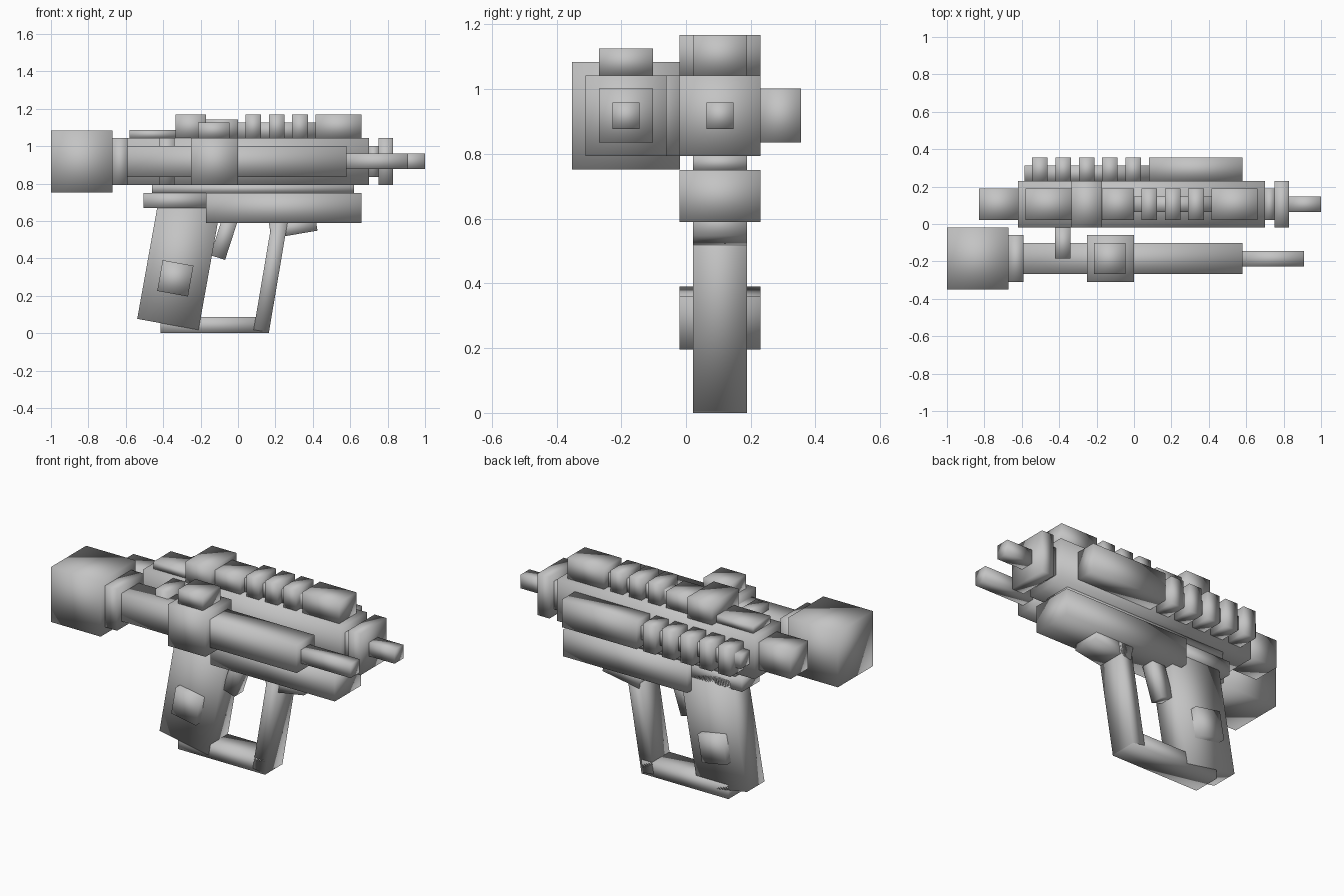
import bpy
import bmesh
from math import radians
from mathutils import Matrix, Vector

default_cube = bpy.data.objects.get("Cube")
if default_cube:
    bpy.data.objects.remove(default_cube, do_unlink=True)

metal = bpy.data.materials.new("plain_grey")
metal.use_nodes = True
grey = (0.55, 0.55, 0.55, 1)
metal.diffuse_color = grey
metal.node_tree.nodes["Principled BSDF"].inputs["Base Color"].default_value = grey

# Shared section widths and centre lines
THIN, MID, WIDE, HUGE = 0.083, 0.167, 0.25, 0.333
BODY_Y, SCOPE_Y, AXIS_Z = 0.105, -0.185, 0.918
BODY_TOP = AXIS_Z + WIDE / 2
BODY_SIDE = BODY_Y + WIDE / 2


def block(name, centre, size, lean=0):
    """Smooth shaded box, leaning forward by an angle in degrees."""
    mesh = bpy.data.meshes.new(name)
    bm = bmesh.new()
    bmesh.ops.create_cube(bm, size=1, matrix=Matrix.Diagonal((*size, 1)))
    for face in bm.faces:
        face.smooth = True
    bm.to_mesh(mesh)
    bm.free()
    mesh.materials.append(metal)
    obj = bpy.data.objects.new(name, mesh)
    obj.location = Vector(centre)
    obj.rotation_euler.y = radians(lean)
    bpy.context.collection.objects.link(obj)
    return obj


def segment(name, start, end, y, width):
    """Square section along a barrel line."""
    block(name, ((start + end) / 2, y, AXIS_Z), (end - start, width, width))


def top_part(name, start, end, width, height):
    """Part standing on the receiver."""
    block(name, ((start + end) / 2, BODY_Y, BODY_TOP + height / 2),
          (end - start, width, height))


def side_part(name, start, end, depth, height):
    """Part fixed on the rear side of the receiver."""
    block(name, ((start + end) / 2, BODY_SIDE + depth / 2, AXIS_Z),
          (end - start, depth, height))


def under_part(name, start, end, bottom, top, width):
    """Level part on the centre line of the body."""
    block(name, ((start + end) / 2, BODY_Y, (bottom + top) / 2),
          (end - start, width, top - bottom))


# Receiver and barrel
segment("rear_cap", -0.83, -0.62, BODY_Y, MID)
segment("receiver", -0.62, 0.7, BODY_Y, WIDE)
segment("barrel_neck", 0.7, 0.75, BODY_Y, MID)
segment("muzzle_ring", 0.75, 0.83, BODY_Y, WIDE)
segment("muzzle", 0.83, 1, BODY_Y, THIN)

# Side tube with rear bell and adjustment knob
segment("scope_bell", -1, -0.67, SCOPE_Y, HUGE)
segment("scope_rear_ring", -0.67, -0.59, SCOPE_Y, WIDE)
segment("scope_tube", -0.59, 0.58, SCOPE_Y, MID)
segment("scope_middle_ring", -0.25, 0, SCOPE_Y, WIDE)
segment("scope_tip", 0.58, 0.91, SCOPE_Y, THIN)
block("scope_knob", (-0.13, SCOPE_Y, BODY_TOP + THIN / 2), (MID, MID, THIN))
block("scope_bracket", (-0.38, -0.1, AXIS_Z), (THIN, MID, WIDE))

# Top rail
top_part("top_rear_plate", -0.58, -0.33, MID, 0.042)
top_part("top_saddle", -0.335, -0.17, WIDE, 0.125)
top_part("top_bridge", -0.17, 0, MID, 0.1)
top_part("top_rail", 0, 0.42, THIN, THIN)
top_part("top_front_block", 0.415, 0.66, MID, 0.125)
for i in range(3):
    x = 0.04 + i * 0.125
    top_part(f"top_fin_{i}", x, x + THIN, MID, 0.125)

# Side rail
side_part("side_rail", -0.585, 0.08, THIN, THIN)
side_part("side_front_block", 0.08, 0.58, 0.125, MID)
for i in range(5):
    x = -0.545 + i * 0.125
    side_part(f"side_fin_{i}", x, x + THIN, 0.125, MID)

# Underside
under_part("lower_plate", -0.46, 0.62, 0.75, 0.795, MID)
under_part("grip_mount", -0.505, -0.17, 0.67, 0.75, MID)
under_part("fore_stock", -0.17, 0.66, 0.59, 0.75, WIDE)

# Grip, trigger and guard
block("grip", (-0.316, BODY_Y, 0.375), (HUGE, MID, 0.667), 10.2)
block("grip_pad", (-0.335, BODY_Y, 0.293), (MID, WIDE, MID), 10.2)
block("trigger", (-0.07, BODY_Y, 0.523), (THIN, THIN, WIDE), 18)
block("guard_front", (0.18, BODY_Y, 0.34), (THIN, MID, 0.667), 9.6)
block("guard_stop", (0.295, BODY_Y, 0.568), (WIDE, MID, THIN), -9.6)
under_part("guard_bottom", -0.415, 0.165, 0, 0.085, MID)
